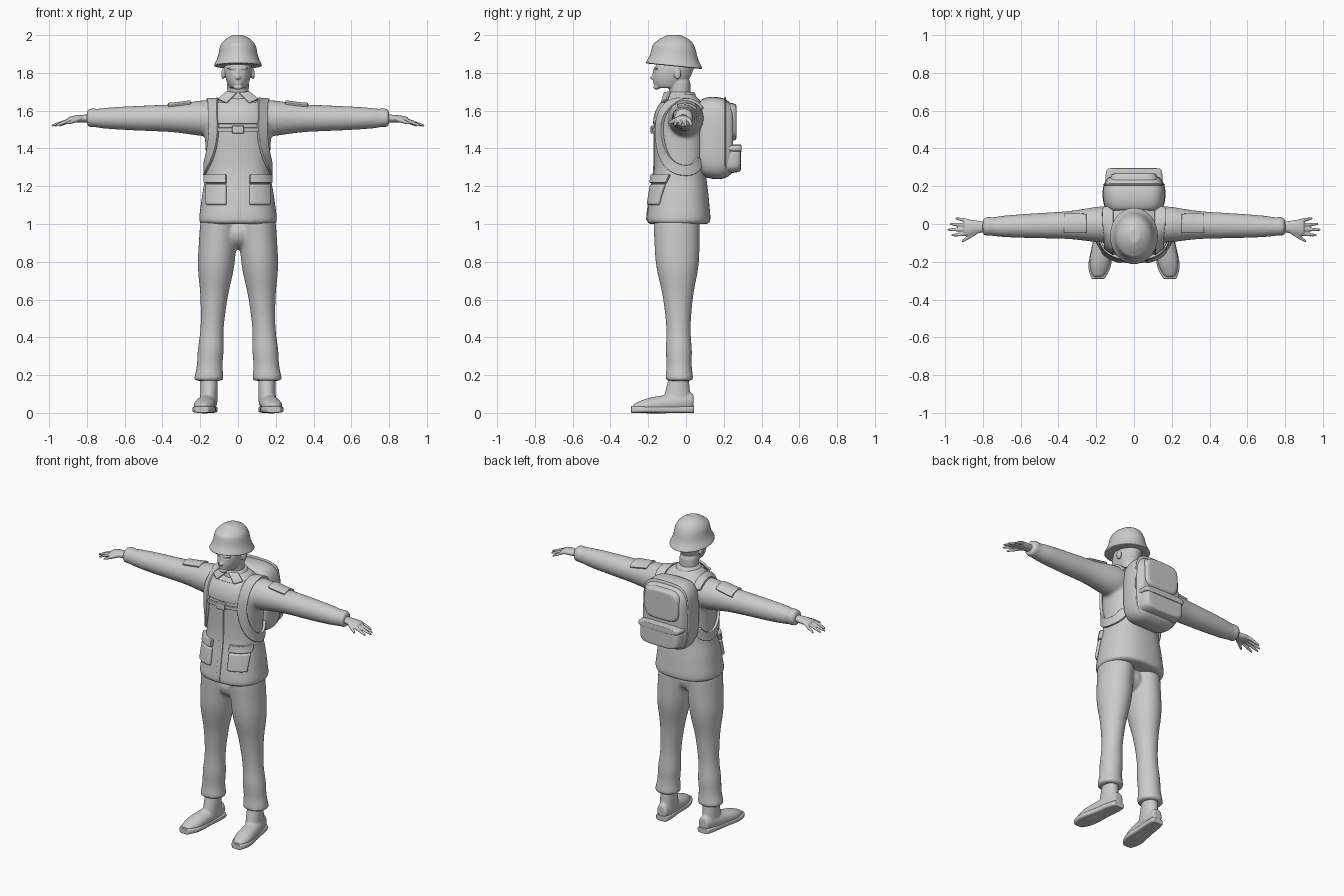
import bpy, bmesh, math
from mathutils import Vector, Matrix
from mathutils.bvhtree import BVHTree

if "Cube" in bpy.data.objects:
    bpy.data.objects.remove(bpy.data.objects["Cube"], do_unlink=True)

grey = bpy.data.materials.new("plain_grey")
grey.use_nodes = True
grey.diffuse_color = (.6, .6, .6, 1)
grey.node_tree.nodes["Principled BSDF"].inputs["Base Color"].default_value = grey.diffuse_color


def tube(bm, start, end, widths, depth=(1, 1), power=2, height=None, side=1, count=24):
    """Skin evenly spaced rings from start to end, square to the longest direction.
    The second radius is the width times a depth ratio, or a fixed height."""
    start, end = Vector(start), Vector(end)
    span = [abs(value) for value in end - start]
    axis = span.index(max(span))
    across, upward = [other for other in range(3) if other != axis]
    stations = [(i / (len(widths) - 1), width) for i, width in enumerate(widths)]
    # A smaller ring at both ends keeps the rims crisp
    stations = [(0, widths[0] * .85)] + stations + [(1, widths[-1] * .85)]
    rings = []
    for t, width in stations:
        second = height or width * (depth[0] + (depth[1] - depth[0]) * t)
        ring = []
        for i in range(count):
            angle = math.tau * i / count
            c, s = math.cos(angle), math.sin(angle)
            point = start.lerp(end, t)
            point[across] += width * math.copysign(abs(c) ** (2 / power), c)
            point[upward] += second * math.copysign(abs(s) ** (2 / power), s)
            point.x *= side
            ring.append(bm.verts.new(point))
        rings.append(ring)
    for low, high in zip(rings, rings[1:]):
        for i in range(count):
            j = (i + 1) % count
            bm.faces.new((low[i], low[j], high[j], high[i]))
    bm.faces.new(rings[0])
    bm.faces.new(rings[-1])


def ball(bm, center, radii):
    place = Matrix.Translation(center) @ Matrix.Diagonal((*radii, 1))
    bmesh.ops.create_uvsphere(bm, u_segments=16, v_segments=10, radius=1, matrix=place)


def finish(name, bm, subdivide=2, voxel=0, smooth=3, thick=0, bevel=0):
    """Turn a bmesh into a smooth object with its modifiers."""
    bmesh.ops.recalc_face_normals(bm, faces=bm.faces)
    mesh = bpy.data.meshes.new(name)
    bm.to_mesh(mesh)
    bm.free()
    mesh.materials.append(grey)
    mesh.shade_smooth()
    obj = bpy.data.objects.new(name, mesh)
    bpy.context.collection.objects.link(obj)
    if subdivide:
        rounding = obj.modifiers.new("round", "SUBSURF")
        rounding.levels = rounding.render_levels = subdivide
    if voxel:
        fuse = obj.modifiers.new("fuse", "REMESH")
        fuse.mode, fuse.voxel_size, fuse.use_smooth_shade = "VOXEL", voxel, True
        relax = obj.modifiers.new("relax", "SMOOTH")
        relax.factor, relax.iterations = .5, smooth
    if thick:
        shell = obj.modifiers.new("thickness", "SOLIDIFY")
        shell.thickness, shell.offset = thick, 0
    if bevel:
        edge = obj.modifiers.new("soft_edge", "BEVEL")
        edge.width, edge.segments = bevel, 3
    return obj


def single(name, start, end, widths, **shape):
    bm = bmesh.new()
    tube(bm, start, end, widths, **shape)
    return finish(name, bm)


# Jacket: body, sleeves and cuffs fused into one cloth surface
bm = bmesh.new()
tube(bm, (0, -.04, 1), (0, -.02, 1.69), [.215, .2, .19, .17, .17, .175, .18, .18, .08],
     depth=(.82, .8), power=2.4)
for side in (1, -1):
    tube(bm, (.08, 0, 1.56), (.8, -.015, 1.56), [.09, .1, .085, .073, .07, .066, .062, .056, .042], side=side)
    tube(bm, (.75, -.01, 1.565), (.8, -.015, 1.56), [.048, .053, .045], side=side)
jacket = finish("jacket", bm, voxel=.011)

# Trousers: legs fused at the hips, gathered at the ankles
bm = bmesh.new()
ball(bm, (0, -.055, .955), (.1, .1, .09))
for side in (1, -1):
    tube(bm, (.1, -.05, 1.03), (.155, -.035, .17),
         [.1, .1, .1, .1, .09, .075, .068, .062, .062, .072, .065, .083], depth=(1.25, .95), side=side)
finish("trousers", bm, voxel=.01)

# Head, neck and facial features
bm = bmesh.new()
tube(bm, (0, -.03, 1.62), (0, -.035, 1.76), [.06, .056, .06])
tube(bm, (0, -.09, 1.72), (0, -.06, 1.84), [.045, .064, .073, .077], depth=(1.6, 1.35))
ball(bm, (0, -.055, 1.85), (.077, .105, .1))
ball(bm, (0, -.172, 1.775), (.014, .02, .012))
ball(bm, (0, -.164, 1.795), (.009, .014, .03))
ball(bm, (0, -.155, 1.725), (.026, .018, .015))
ball(bm, (0, -.155, 1.825), (.058, .017, .01))
for lip in (1.744, 1.754):
    ball(bm, (0, -.162, lip), (.024, .013, .005))
for side in (1, -1):
    ball(bm, (side * .03, -.152, 1.803), (.014, .012, .007))
    ball(bm, (side * .079, -.045, 1.795), (.01, .02, .03))
finish("head", bm, subdivide=1, voxel=.005, smooth=2)

# Helmet: bowl with a flared rim, lower at the back
helmet = single("helmet", (0, -.063, 1.835), (0, -.063, 2),
                [.132, .122, .113, .107, .103, .1, .095, .084, .064, .03], depth=(1.18, 1.18))
for vert in helmet.data.vertices:
    if vert.co.z < 1.95:
        vert.co.z -= (vert.co.y + .063) * .1

# Collar band
single("collar", (0, -.025, 1.64), (0, -.028, 1.7), [.1, .085, .068], depth=(.85, 1.1))

# Boots, soles and hands
finger_reach = {"little": .945, "ring": .975, "middle": .987, "index": .967}
for side, label in ((1, "left"), (-1, "right")):
    bm = bmesh.new()
    tube(bm, (.155, -.05, .04), (.152, -.035, .23), [.047, .046, .046], depth=(1.7, 1), side=side)
    tube(bm, (.15, .04, .06), (.19, -.28, .03), [.035, .048, .05, .055, .058, .03], depth=(1.3, .55), side=side)
    finish(label + "_boot", bm, voxel=.007)
    single(label + "_sole", (.15, .043, .018), (.19, -.29, .018), [.04, .05, .05, .053, .061, .062, .035],
           height=.018, power=4, side=side)
    bm = bmesh.new()
    tube(bm, (.77, -.015, 1.56), (.9, -.018, 1.555), [.028, .028, .036, .042, .036], depth=(.85, .3), side=side)
    for k, reach in enumerate(finger_reach.values()):
        tube(bm, (.87, .015 - .022 * k, 1.557), (reach, .03 - .03 * k, 1.52), [.011, .011, .01, .006],
             side=side, count=10)
    tube(bm, (.825, -.035, 1.56), (.91, -.092, 1.532), [.016, .016, .013, .007], depth=(.9, .9), side=side, count=10)
    finish(label + "_hand", bm, subdivide=1, voxel=.0045, smooth=2)

# Backpack: body, seam piping, rounded back panel, lower pouch with lid
single("pack_body", (0, .07, 1.46), (0, .25, 1.45), [.15, .165, .168, .165, .14], depth=(1.32, 1.3), power=4)
single("pack_piping", (0, .2, 1.46), (0, .215, 1.46), [.15, .173, .15], depth=(1.31, 1.31), power=4)
single("pack_back_panel", (0, .2, 1.54), (0, .267, 1.54), [.13, .13, .12], depth=(.8, .8), power=4)
single("pack_pouch", (0, .17, 1.34), (0, .29, 1.345), [.148, .148, .148, .135], depth=(.5, .5), power=4)
single("pack_pouch_lid", (0, .2, 1.4), (0, .295, 1.4), [.153, .153, .147], depth=(.14, .14), power=4)

# Cloth pieces laid on the jacket surface
skin = BVHTree.FromObject(jacket, bpy.context.evaluated_depsgraph_get())


def patch(name, left, right, low, high, thick, down=False, bevel=.004):
    """Plate over a rectangle, dropped on the jacket from the front or from above."""
    bm = bmesh.new()
    bmesh.ops.create_grid(bm, x_segments=10, y_segments=10, size=1)
    for vert in bm.verts:
        u = left + (right - left) * (vert.co.x + 1) / 2
        v = low + (high - low) * (vert.co.y + 1) / 2
        start = Vector((u, v, 3)) if down else Vector((u, -2, v))
        aim = Vector((0, 0, -1)) if down else Vector((0, 1, 0))
        vert.co = skin.ray_cast(start, aim)[0]
    finish(name, bm, subdivide=0, thick=thick, bevel=bevel)


def strap(name, side):
    """Flat band around the shoulder: an oval loop pulled onto the jacket."""
    points = []
    for degrees in range(45, 320, 18):
        c, s = math.cos(math.radians(degrees)), math.sin(math.radians(degrees))
        points.append(Vector((side * (.138 + .04 * max(0, -s)), .16 * c, 1.48 + .2 * s)))
    bm = bmesh.new()
    rows = []
    for i, point in enumerate(points):
        spot, normal, _, _ = skin.find_nearest(point)
        along = points[min(i + 1, len(points) - 1)] - points[max(i - 1, 0)]
        across = along.cross(normal).normalized() * .029
        center = spot + normal * .007
        rows.append([bm.verts.new(center + across * k) for k in (-1, 0, 1)])
    for a, b in zip(rows, rows[1:]):
        for k in (0, 1):
            bm.faces.new((a[k], a[k + 1], b[k + 1], b[k]))
    finish(name, bm, thick=.018, bevel=.003)


patch("jacket_bib", -.11, .11, 1.53, 1.64, .014)
patch("front_placket", -.014, .014, 1.02, 1.53, .01)
patch("chest_strap", -.13, .13, 1.49, 1.51, .024)
patch("chest_buckle", -.03, .03, 1.48, 1.52, .038)
for side, label in ((1, "left"), (-1, "right")):
    strap(label + "_shoulder_strap", side)
    patch(label + "_pocket", side * .06, side * .165, 1.1, 1.21, .034, bevel=.012)
    patch(label + "_pocket_flap", side * .06, side * .165, 1.215, 1.26, .044, bevel=.012)
    patch(label + "_shoulder_tab", side * .25, side * .37, -.045, .05, .02, down=True)
    # Collar point
    bm = bmesh.new()
    corners = [(.006, -.112, 1.695), (.06, -.085, 1.7), (.108, -.1, 1.66), (.062, -.13, 1.64)]
    bm.faces.new([bm.verts.new((x * side, y, z)) for x, y, z in corners])
    finish(label + "_collar_point", bm, subdivide=0, thick=.014, bevel=.004)
